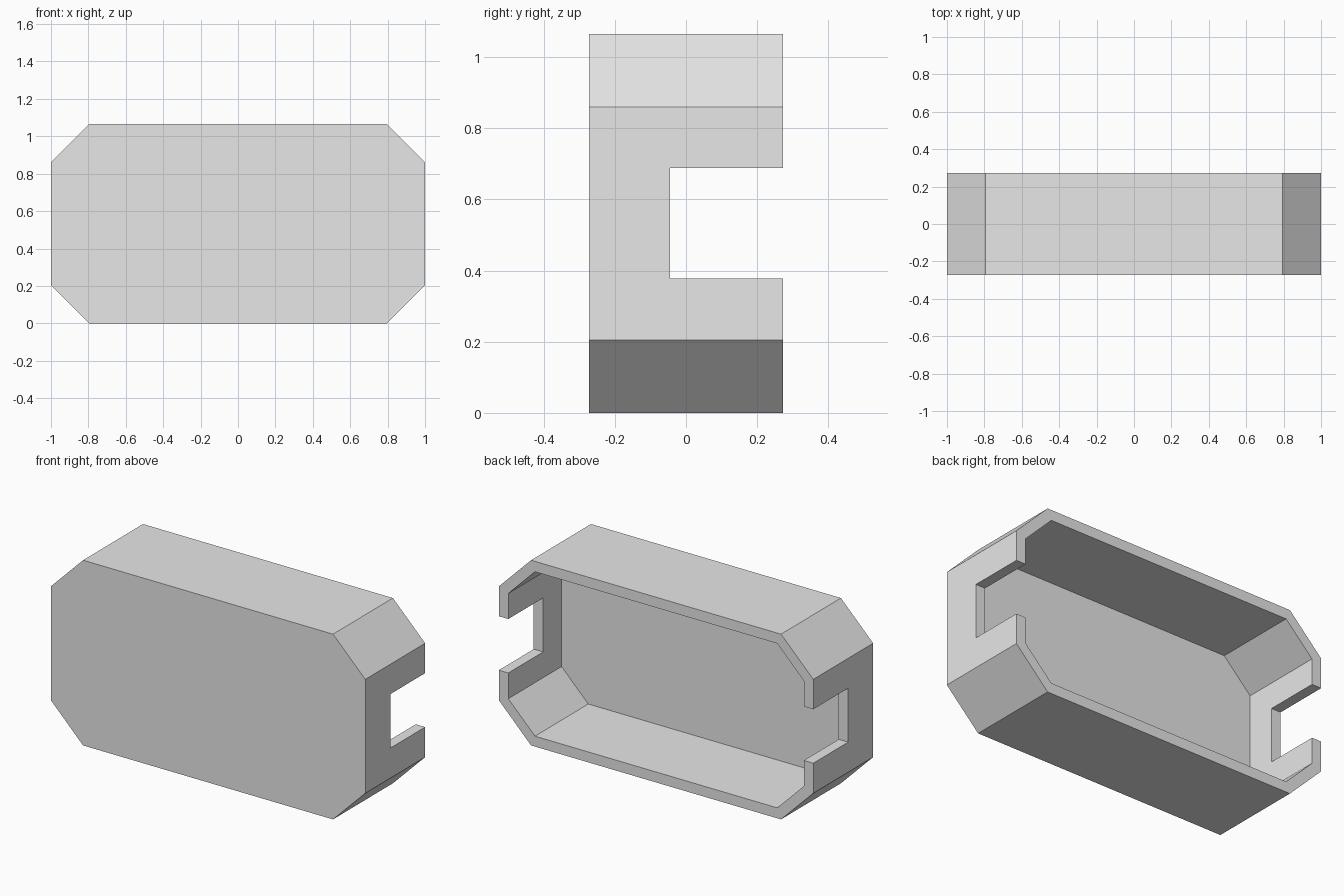
import bpy
import bmesh
import math
from mathutils import Vector

HALF_W, HALF_D, HEIGHT = 1.0, 0.272, 1.065
CHAMFER, WALL = 0.205, 0.06
NOTCH_Y, NOTCH_LOW, NOTCH_HIGH = -0.045, 0.378, 0.688

cube = bpy.data.objects.get("Cube")
if cube:
    bpy.data.objects.remove(cube, do_unlink=True)

grey = bpy.data.materials.new("plain_grey")
grey.use_nodes = True
grey.diffuse_color = (0.8, 0.8, 0.8, 1)
grey.node_tree.nodes["Principled BSDF"].inputs["Base Color"].default_value = grey.diffuse_color


def prism(name, half_w, z0, z1, cut, y0, y1):
    """Extrude a corner-cut rectangle along y; cut = 0 gives a box."""
    outline = []
    for sx, z, sz in ((-1, z0, 1), (1, z0, 1), (1, z1, -1), (-1, z1, -1)):
        ends = [(sx * half_w, z + sz * cut), (sx * (half_w - cut), z)]
        if sx * sz < 0:
            ends.reverse()
        outline += ends if cut else ends[:1]
    if not cut:
        outline = [(-half_w, z0), (half_w, z0), (half_w, z1), (-half_w, z1)]
    else:
        # order the corners around the centre
        mid = (z0 + z1) / 2
        outline.sort(key=lambda p: math.atan2(p[1] - mid, p[0]))
    bm = bmesh.new()
    face = bm.faces.new([bm.verts.new((x, y0, z)) for x, z in outline])
    ext = bmesh.ops.extrude_face_region(bm, geom=[face])
    moved = [v for v in ext["geom"] if isinstance(v, bmesh.types.BMVert)]
    bmesh.ops.translate(bm, verts=moved, vec=Vector((0, y1 - y0, 0)))
    bmesh.ops.recalc_face_normals(bm, faces=bm.faces)
    mesh = bpy.data.meshes.new(name)
    bm.to_mesh(mesh)
    bm.free()
    mesh.materials.append(grey)
    obj = bpy.data.objects.new(name, mesh)
    bpy.context.collection.objects.link(obj)
    return obj


# Eight-sided tray, closed at the front and open at the back
tray = prism("tray_shell", HALF_W, 0, HEIGHT, CHAMFER, -HALF_D, HALF_D)

# Even wall thickness: the inner corner cut shrinks with the offset
inner_cut = CHAMFER - WALL * (2 - math.sqrt(2))
cavity = prism("cavity_cutter", HALF_W - WALL, WALL, HEIGHT - WALL, inner_cut,
               -HALF_D + WALL, HALF_D + WALL)

# One long bar cuts the matching notches in both end walls
notch = prism("notch_cutter", HALF_W + WALL, NOTCH_LOW, NOTCH_HIGH, 0,
              NOTCH_Y, HALF_D + WALL)

bpy.context.view_layer.objects.active = tray
for cutter in (cavity, notch):
    cutter.hide_render = True
    mod = tray.modifiers.new(cutter.name, "BOOLEAN")
    mod.operation = "DIFFERENCE"
    mod.solver = "EXACT"
    mod.object = cutter
    bpy.ops.object.modifier_apply(modifier=mod.name)
    bpy.data.objects.remove(cutter, do_unlink=True)
